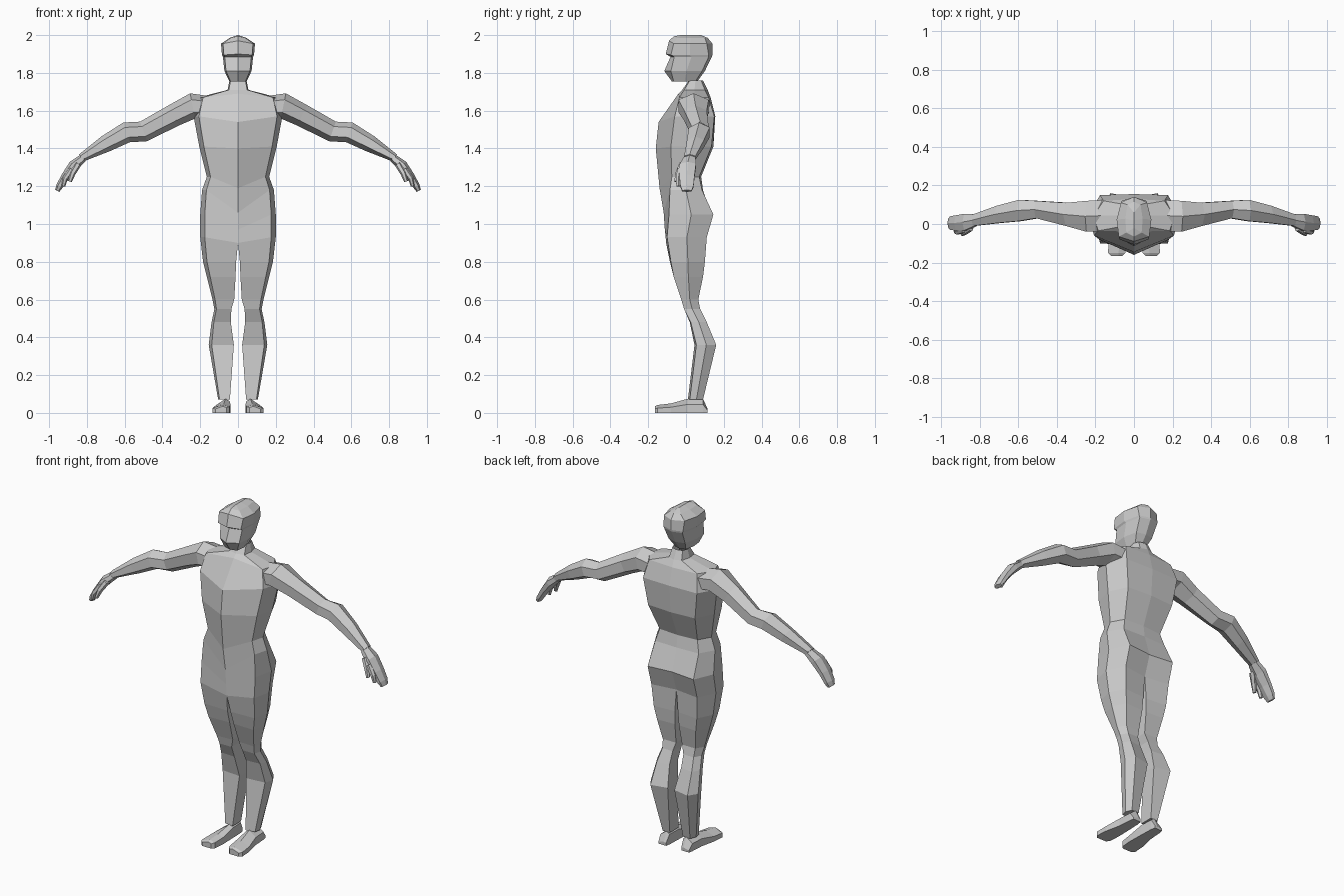
import bpy, bmesh, math
from mathutils import Vector

cube = bpy.data.objects.get("Cube")
if cube:
    bpy.data.objects.remove(cube, do_unlink=True)

grey = bpy.data.materials.new("plain grey")
grey.use_nodes = True
colour = (0.6, 0.6, 0.6, 1)
grey.diffuse_color = colour
grey.node_tree.nodes["Principled BSDF"].inputs["Base Color"].default_value = colour


def loft(name, rings, closed=True, cap_start=True, cap_end=True, open_until=0):
    """Skin rings of points; spans before open_until leave the seam open. Mirrored in x."""
    bm = bmesh.new()
    loops = [[bm.verts.new(p) for p in ring] for ring in rings]
    n = len(loops[0])
    for k, (a, b) in enumerate(zip(loops, loops[1:])):
        for i in range(n if closed and k >= open_until else n - 1):
            j = (i + 1) % n
            bm.faces.new((a[i], a[j], b[j], b[i]))
    if cap_start:
        bm.faces.new(loops[0])
    if cap_end:
        bm.faces.new(loops[-1])
    bmesh.ops.recalc_face_normals(bm, faces=bm.faces)
    # Make the half shell face outward
    mid = sum((v.co for v in bm.verts), Vector()) / len(bm.verts)
    mid.x = mid.x if closed and not open_until else 0
    if sum((f.calc_center_median() - mid).dot(f.normal) * f.calc_area() for f in bm.faces) < 0:
        bmesh.ops.reverse_faces(bm, faces=bm.faces)
    mesh = bpy.data.meshes.new(name)
    bm.to_mesh(mesh)
    bm.free()
    mesh.materials.append(grey)
    ob = bpy.data.objects.new(name, mesh)
    bpy.context.collection.objects.link(ob)
    mirror = ob.modifiers.new("mirror", 'MIRROR')
    mirror.merge_threshold = 0.0005
    return ob


def half_ring(z, inner, outer, front, front_side, back_side, back, drop=0):
    """Five points from the inner front round the side to the inner back."""
    w = outer - inner
    return [(inner, front, z - drop), (inner + .88 * w, front_side, z),
            (outer, (front_side + back_side) / 2, z),
            (inner + .75 * w, back_side, z), (inner, back, z)]


def limb(name, rows):
    """Six-sided tube along x and z; rows are x, y, z, half width, half thickness."""
    centres = [Vector(r[:3]) for r in rows]
    rings = []
    for i, (x, y, z, wide, thick) in enumerate(rows):
        d = centres[min(i + 1, len(rows) - 1)] - centres[max(i - 1, 0)]
        up = Vector((-d.z, 0, d.x)).normalized()
        side = Vector((0, wide / .866, 0))
        rings.append([centres[i] + side * math.sin(t) + up * thick * math.cos(t)
                      for t in (k * math.pi / 3 for k in range(6))])
    return loft(name, rings)


# Torso and legs in one skin, dividing at the crotch
body = [
    (1.76, 0, .045, .015, .02, .08, .09),
    (1.71, 0, .055, -.02, -.01, .10, .115),
    (1.67, 0, .21, -.04, -.035, .12, .13, -.02),
    (1.57, 0, .235, -.145, -.06, .15, .155, .03),
    (1.41, 0, .205, -.16, -.08, .135, .145, .01),
    (1.25, 0, .165, -.14, -.075, .07, .08, .06),
    (1.18, 0, .19, -.118, -.085, .085, .09, .12),
    (1.05, 0, .2, -.112, -.09, .145, .13, .08),
    (.93, 0, .2, -.105, -.1, .11, .09, .03),
    (.8, .01, .185, -.085, -.08, .10, .09),
    (.72, .013, .165, -.06, -.065, .09, .085),
    (.6, .02, .135, -.02, -.025, .065, .065),
    (.55, .035, .125, -.01, -.01, .075, .075),
    (.48, .038, .14, .02, .025, .11, .1),
    (.36, .022, .155, .045, .055, .16, .14),
    (.07, .043, .105, .01, .02, .09, .09),
]
loft("torso_and_legs", [half_ring(*r) for r in body], cap_start=False, open_until=8)

# Head, from the chin up to the ridge of the crown
head = [
    (1.755, 0, .045, -.075, -.065, .05, .06),
    (1.81, 0, .072, -.115, -.08, .085, .1),
    (1.885, 0, .08, -.082, -.062, .12, .137),
    (1.895, 0, .085, -.107, -.08, .12, .14, -.005),
    (1.955, 0, .09, -.09, -.065, .11, .14, -.015),
    (1.985, 0, .045, -.065, -.045, .1, .115, -.008),
    (2.0, 0, 0, -.03, -.02, .06, .08),
]
loft("head", [half_ring(*r) for r in head], closed=False, cap_end=False)

# Arm from inside the shoulder to the wrist
limb("arm", [
    (.14, .045, 1.615, .08, .06),
    (.24, .04, 1.625, .08, .068),
    (.34, .05, 1.575, .06, .06),
    (.5, .075, 1.49, .045, .055),
    (.59, .07, 1.485, .055, .055),
    (.7, .05, 1.425, .045, .045),
    (.83, .02, 1.35, .03, .022),
])

# Palm with the fingers, a separate forefinger, and the thumb
limb("hand", [
    (.82, .02, 1.35, .03, .022),
    (.87, .01, 1.31, .043, .028),
    (.915, .005, 1.25, .04, .022),
    (.945, .005, 1.2, .035, .018),
    (.957, .005, 1.175, .025, .012),
])
limb("forefinger", [
    (.88, -.03, 1.29, .015, .018),
    (.915, -.04, 1.24, .014, .014),
    (.925, -.04, 1.2, .01, .01),
])
limb("thumb", [
    (.845, -.015, 1.32, .02, .018),
    (.875, -.04, 1.27, .015, .016),
    (.89, -.052, 1.225, .01, .01),
])

# Foot from heel to toe: y, inner x, outer x, top height
foot = [(.115, .05, .1, .02), (.09, .045, .105, .075), (.01, .042, .11, .075),
        (-.08, .04, .13, .05), (-.15, .045, .135, .042), (-.165, .06, .12, .035)]
loft("foot", [[(a, y, 0), (a, y, h * .8), ((a + b) / 2 - .01, y, h), (b, y, h * .6), (b, y, 0)]
              for y, a, b, h in foot])
